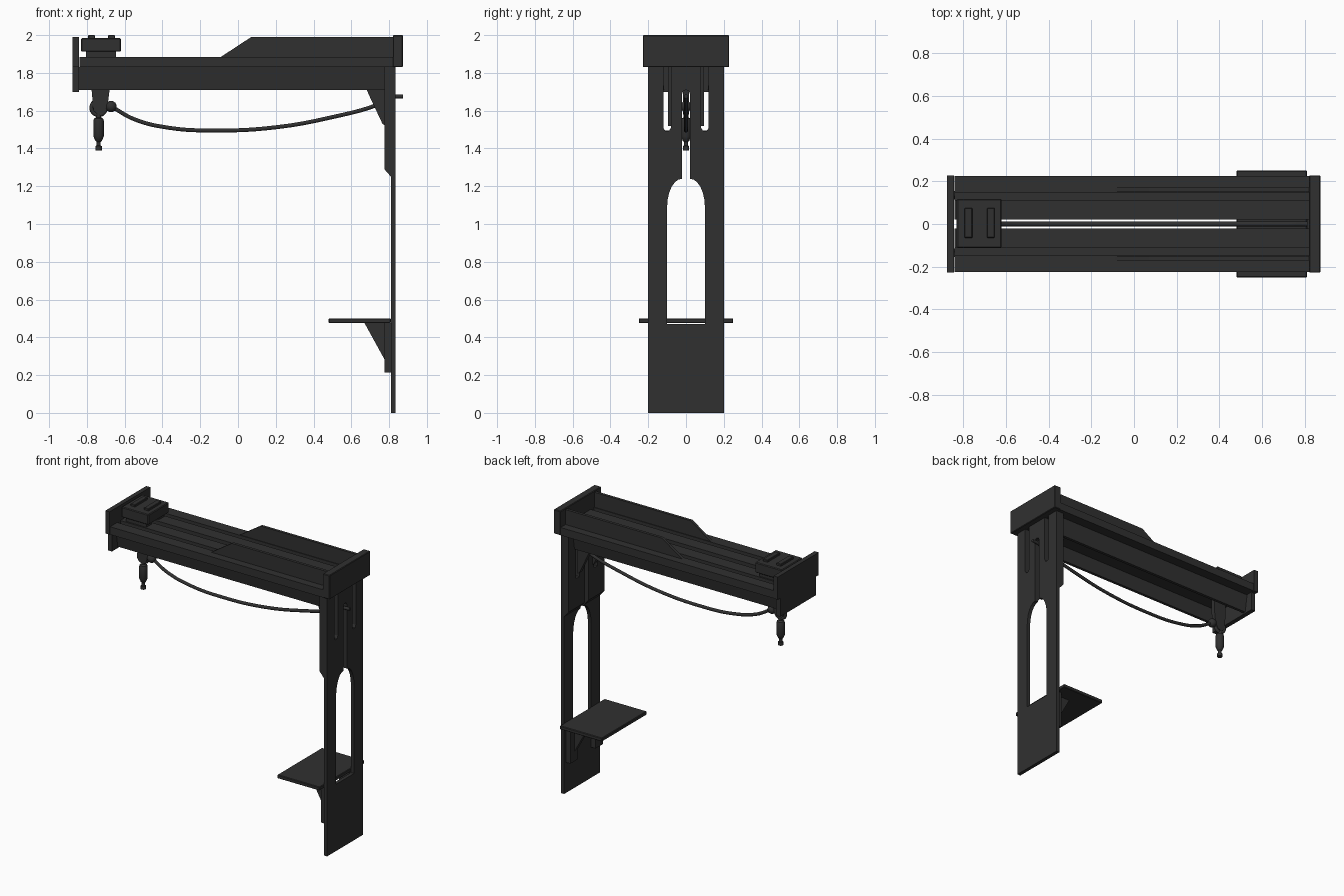
import bpy, bmesh, math
from mathutils import Vector

if "Cube" in bpy.data.objects:
    bpy.data.objects.remove(bpy.data.objects["Cube"])

mat = bpy.data.materials.new("dark_metal")
mat.diffuse_color = (0.03, 0.03, 0.03, 1)
mat.use_nodes = True
mat.node_tree.nodes["Principled BSDF"].inputs["Base Color"].default_value = mat.diffuse_color


def finish(ob, bevel=0.0, mirror=False):
    ob.data.materials.append(mat)
    if bevel:
        m = ob.modifiers.new("bevel", 'BEVEL')
        m.width = bevel
        m.segments = 1
    if mirror:
        m = ob.modifiers.new("mirror", 'MIRROR')
        m.use_axis = (False, True, False)
    return ob


def prism(name, pts, axis, a, b, mirror=False, bevel=0.0):
    """Extrude a 2D profile: (y,z) along x, (x,z) along y, or (x,y) along z."""
    put = {'x': lambda p, t: (t, p[0], p[1]),
           'y': lambda p, t: (p[0], t, p[1]),
           'z': lambda p, t: (p[0], p[1], t)}[axis]
    bm = bmesh.new()
    f = bm.faces.new([bm.verts.new(put(p, a)) for p in pts])
    r = bmesh.ops.extrude_face_region(bm, geom=[f])
    shift = Vector(put((0, 0), b - a))
    for v in r['geom']:
        if isinstance(v, bmesh.types.BMVert):
            v.co += shift
    bmesh.ops.recalc_face_normals(bm, faces=bm.faces)
    if mirror:  # open the seam on the mirror plane
        seam = [f for f in bm.faces if all(abs(v.co.y) < 1e-5 for v in f.verts)]
        bmesh.ops.delete(bm, geom=seam, context='FACES_ONLY')
    me = bpy.data.meshes.new(name)
    bm.to_mesh(me)
    bm.free()
    ob = bpy.data.objects.new(name, me)
    bpy.context.collection.objects.link(ob)
    return finish(ob, bevel, mirror)


def box(name, x, y, z, mirror=False, bevel=0.0):
    return prism(name, [(x[0], y[0]), (x[1], y[0]), (x[1], y[1]), (x[0], y[1])],
                 'z', z[0], z[1], mirror, bevel)


def lathe(name, prof, x, n=20):
    """Spin (radius, z) points around a vertical axis at x."""
    bm = bmesh.new()
    vs = [bm.verts.new((r, 0, z)) for r, z in prof]
    es = [bm.edges.new(p) for p in zip(vs, vs[1:])]
    bmesh.ops.spin(bm, geom=vs + es, axis=(0, 0, 1), cent=(0, 0, 0),
                   angle=math.tau, steps=n, use_duplicate=False)
    bmesh.ops.remove_doubles(bm, verts=bm.verts, dist=1e-5)
    bmesh.ops.recalc_face_normals(bm, faces=bm.faces)
    me = bpy.data.meshes.new(name)
    bm.to_mesh(me)
    bm.free()
    ob = bpy.data.objects.new(name, me)
    ob.location.x = x
    bpy.context.collection.objects.link(ob)
    smooth(ob)
    return finish(ob)


def smooth(ob):
    bpy.ops.object.select_all(action='DESELECT')
    ob.select_set(True)
    bpy.context.view_layer.objects.active = ob
    bpy.ops.object.shade_smooth_by_angle(angle=math.radians(40))


# column with arched opening, centre slot and two side slots
arch = [(0.02 + 0.08 * math.sin(t * math.pi / 12), 1.09 + 0.15 * math.cos(t * math.pi / 12))
        for t in range(7)]
top = [(0.2, 1.83), (0.12, 1.83), (0.12, 1.51), (0.11, 1.492), (0.09, 1.492),
       (0.08, 1.51), (0.08, 1.83), (0, 1.83), (0, 1.71), (0.015, 1.705), (0.02, 1.69)]
prism("column", [(0, 0), (0.2, 0)] + top + arch + [(0.1, 0.47), (0, 0.47)],
      'x', 0.81, 0.835, True)

# thick upper cheeks with a chamfered lower end
cheek = [(0.81, 1.25), (0.81, 1.83), (0.775, 1.83), (0.775, 1.29)]
prism("column_inner_cheek", cheek, 'y', 0.02, 0.08, True)
prism("column_outer_cheek", cheek, 'y', 0.12, 0.2, True)
prism("column_cheek_bridge", [(0.81, 1.25), (0.81, 1.495), (0.775, 1.495), (0.775, 1.29)],
      'y', 0.08, 0.12, True)
prism("column_gusset", [(0.675, 1.83), (0.675, 1.73), (0.69, 1.69), (0.765, 1.53), (0.78, 1.52),
                        (0.78, 1.83)], 'y', 0.065, 0.095, True)

# shelf and its supports
box("shelf", (0.48, 0.81), (-0.25, 0.25), (0.475, 0.5), bevel=0.004)
box("shelf_mount", (0.775, 0.81), (0.1, 0.18), (0.215, 0.475), True)
prism("shelf_bracket", [(0.67, 0.475), (0.78, 0.475), (0.78, 0.275)], 'y', 0.105, 0.135, True)

# beam: slotted deck over two inset, slightly leaning webs, open underneath
deck = [(0.02, 1.83), (0.225, 1.83), (0.225, 1.885), (0.145, 1.885),
        (0.145, 1.855), (0.11, 1.855), (0.11, 1.885), (0.02, 1.885)]
prism("beam_deck", deck, 'x', -0.84, 0.822, True)
prism("beam_web", [(0.115, 1.71), (0.135, 1.71), (0.155, 1.83), (0.13, 1.83)],
      'x', -0.845, 0.776, True)

# raised side guards
prism("side_guard", [(-0.09, 1.87), (0.82, 1.87), (0.82, 1.99), (0.07, 1.99), (-0.09, 1.885)],
      'y', 0.15, 0.17, True)

# end plates
prism("front_end_plate", [(0, 1.7), (0.2, 1.7), (0.2, 1.83), (0.228, 1.83), (0.228, 1.99), (0, 1.99)],
      'x', -0.875, -0.843, True)
box("rear_end_plate", (0.82, 0.873), (-0.228, 0.228), (1.83, 2.0), bevel=0.004)

# trolley on top of the rails
box("trolley_body", (-0.83, -0.62), (-0.113, 0.118), (1.912, 1.985), bevel=0.005)
box("trolley_runner", (-0.805, -0.645), (0.04, 0.1), (1.885, 1.912), True)
for i, x in enumerate((-0.775, -0.67)):
    box(f"trolley_pad_{i}", (x - 0.018, x + 0.018), (-0.065, 0.075), (1.98, 2.0), bevel=0.003)

# hanger passing through the slot
prism("hanger", [(-0.77, 1.92), (-0.775, 1.71), (-0.765, 1.6), (-0.74, 1.58), (-0.71, 1.59),
                 (-0.69, 1.63), (-0.68, 1.71), (-0.68, 1.92)], 'y', -0.015, 0.015)
bpy.ops.mesh.primitive_torus_add(major_radius=0.038, minor_radius=0.011, major_segments=28,
                                 minor_segments=10, location=(-0.738, 0, 1.615),
                                 rotation=(math.pi / 2, 0, 0))
bpy.context.object.name = "hanger_ring"
smooth(finish(bpy.context.object))
bpy.ops.mesh.primitive_uv_sphere_add(segments=20, ring_count=12, radius=0.03,
                                     location=(-0.672, 0, 1.622))
bpy.context.object.name = "hose_joint"
smooth(finish(bpy.context.object))

# hanging tool head
lathe("tool_head", [(0, 1.6), (0.013, 1.6), (0.013, 1.565), (0.024, 1.558), (0.028, 1.545),
                    (0.028, 1.465), (0.017, 1.44), (0.011, 1.435), (0.011, 1.415),
                    (0.017, 1.412), (0.017, 1.39), (0, 1.39)], -0.738)

# sagging hose
cu = bpy.data.curves.new("hose", 'CURVE')
cu.dimensions = '3D'
cu.bevel_depth = 0.011
cu.bevel_resolution = 3
cu.resolution_u = 8
cu.use_fill_caps = True
path = [(-0.67, 1.622), (-0.55, 1.555), (-0.37, 1.51), (-0.12, 1.495), (0.2, 1.512),
        (0.5, 1.566), (0.74, 1.632), (0.82, 1.672), (0.873, 1.676)]
sp = cu.splines.new('BEZIER')
sp.bezier_points.add(len(path) - 1)
for bp, (x, z) in zip(sp.bezier_points, path):
    bp.co = (x, 0, z)
    bp.handle_left_type = bp.handle_right_type = 'AUTO'
hose = bpy.data.objects.new("hose", cu)
bpy.context.collection.objects.link(hose)
finish(hose)
